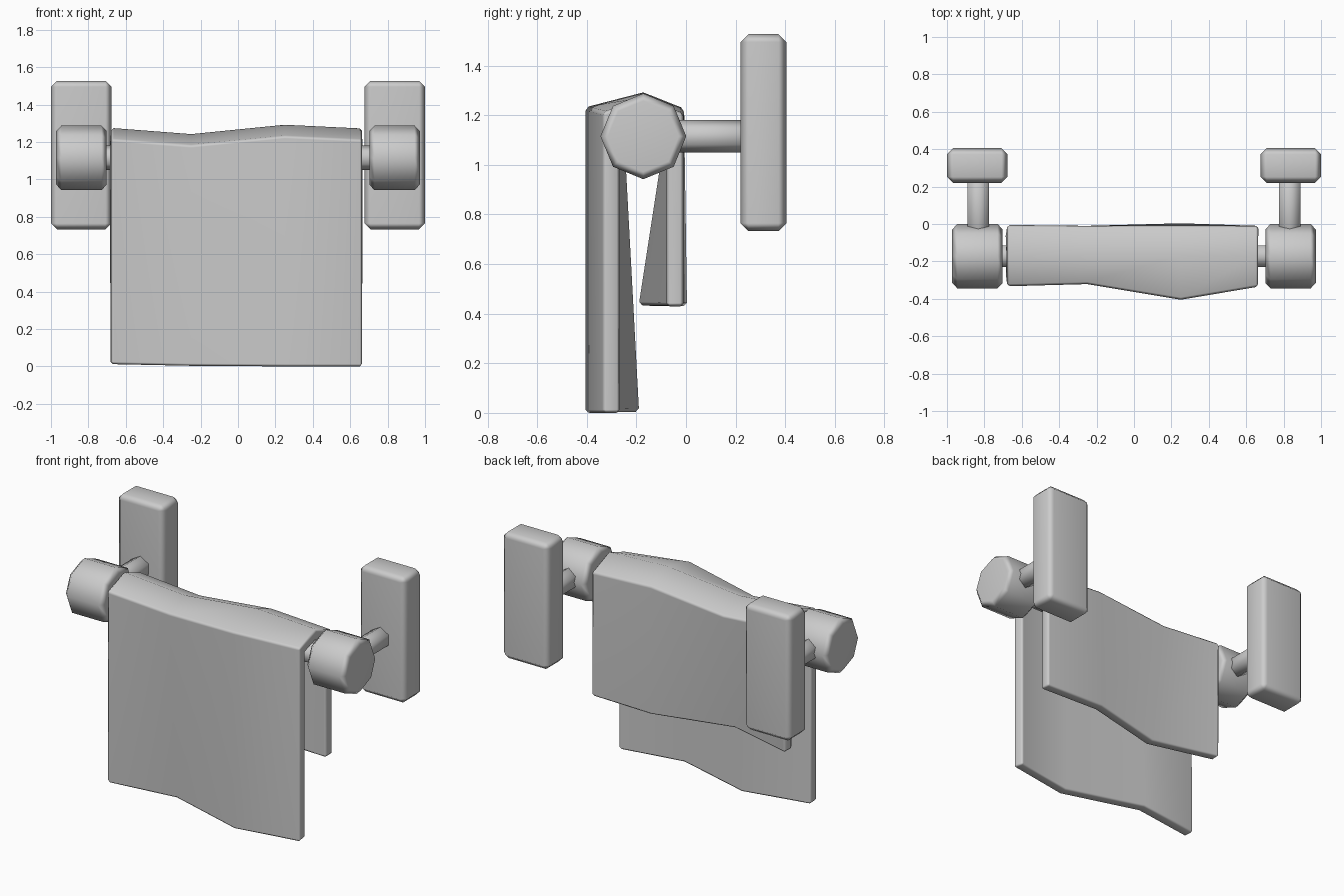
import bpy, bmesh
from math import sin, cos, tau, radians
from mathutils import Vector

if "Cube" in bpy.data.objects:
    bpy.data.objects.remove(bpy.data.objects["Cube"])

BAR_Y, BAR_Z = -0.172, 1.115


def finish(name, bm, bevel=0, thickness=0, fix_normals=True):
    """Turn a bmesh into a smooth object with optional thickness and bevel."""
    if fix_normals:
        bmesh.ops.recalc_face_normals(bm, faces=bm.faces)
    for f in bm.faces:
        f.smooth = True
    me = bpy.data.meshes.new(name)
    bm.to_mesh(me)
    bm.free()
    ob = bpy.data.objects.new(name, me)
    bpy.context.collection.objects.link(ob)
    if thickness:
        m = ob.modifiers.new("Thickness", 'SOLIDIFY')
        m.thickness, m.offset, m.use_even_offset = thickness, -1, True
    if bevel:
        m = ob.modifiers.new("Bevel", 'BEVEL')
        m.width, m.segments = bevel, 1
        m.limit_method, m.angle_limit = 'ANGLE', radians(62)
    m = ob.modifiers.new("Normals", 'WEIGHTED_NORMAL')
    m.keep_sharp = True
    return ob


def prism(name, sides, radius, start, end, bevel=0):
    """Prism between two points along x or y, with a corner pointing up."""
    start, end = Vector(start), Vector(end)
    up = Vector((0, 0, 1))
    side = (end - start).normalized().cross(up)
    bm = bmesh.new()
    rings = []
    for c in (start, end):
        rings.append([bm.verts.new(c + radius * (up * cos(tau * k / sides) + side * sin(tau * k / sides)))
                      for k in range(sides)])
    for r in rings:
        bm.faces.new(r)
    for k in range(sides):
        n = (k + 1) % sides
        bm.faces.new((rings[0][k], rings[0][n], rings[1][n], rings[1][k]))
    return finish(name, bm, bevel)


def block(name, lo, hi, bevel):
    lo, hi = Vector(lo), Vector(hi)
    bm = bmesh.new()
    bmesh.ops.create_cube(bm, size=1)
    bmesh.ops.scale(bm, vec=hi - lo, verts=bm.verts)
    bmesh.ops.translate(bm, vec=(lo + hi) / 2, verts=bm.verts)
    return finish(name, bm, bevel)


# Wall plates, posts and end knobs on both sides
for label, s in (("left", -1), ("right", 1)):
    xs = sorted((s * 0.677, s * 1.0))
    block(f"{label}_wall_plate", (xs[0], 0.22, 0.733), (xs[1], 0.405, 1.527), 0.032)
    prism(f"{label}_post", 6, 0.066, (s * 0.832, -0.05, BAR_Z), (s * 0.832, 0.24, BAR_Z))
    prism(f"{label}_knob", 8, 0.173, (s * 0.702, BAR_Y, BAR_Z), (s * 0.972, BAR_Y, BAR_Z), 0.028)

# Rail
prism("rail", 6, 0.066, (-0.75, BAR_Y, BAR_Z), (0.75, BAR_Y, BAR_Z))

# Towel: per column x, front hem y/z, front shoulder y, peak z, back shoulder y, back hem y
columns = [
    (-0.677, -0.33, 0.012, -0.333, 1.275, -0.005, -0.008),
    (-0.25, -0.26, 0.003, -0.322, 1.242, -0.008, -0.12),
    (0.25, -0.405, 0.0, -0.405, 1.292, -0.008, 0.004),
    (0.665, -0.335, 0.0, -0.335, 1.272, -0.010, -0.010),
]
bm = bmesh.new()
grid = []
for x, hem_y, hem_z, front_y, peak, back_y, back_hem in columns:
    profile = [(hem_y, hem_z), (front_y, peak - 0.06), (BAR_Y, peak),
               (back_y, peak - 0.065), (back_hem, 0.43)]
    grid.append([bm.verts.new((x, y, z)) for y, z in profile])
for a, b in zip(grid, grid[1:]):
    for j in range(4):
        bm.faces.new((a[j], b[j], b[j + 1], a[j + 1]))
finish("towel", bm, bevel=0.013, thickness=0.07, fix_normals=False)
